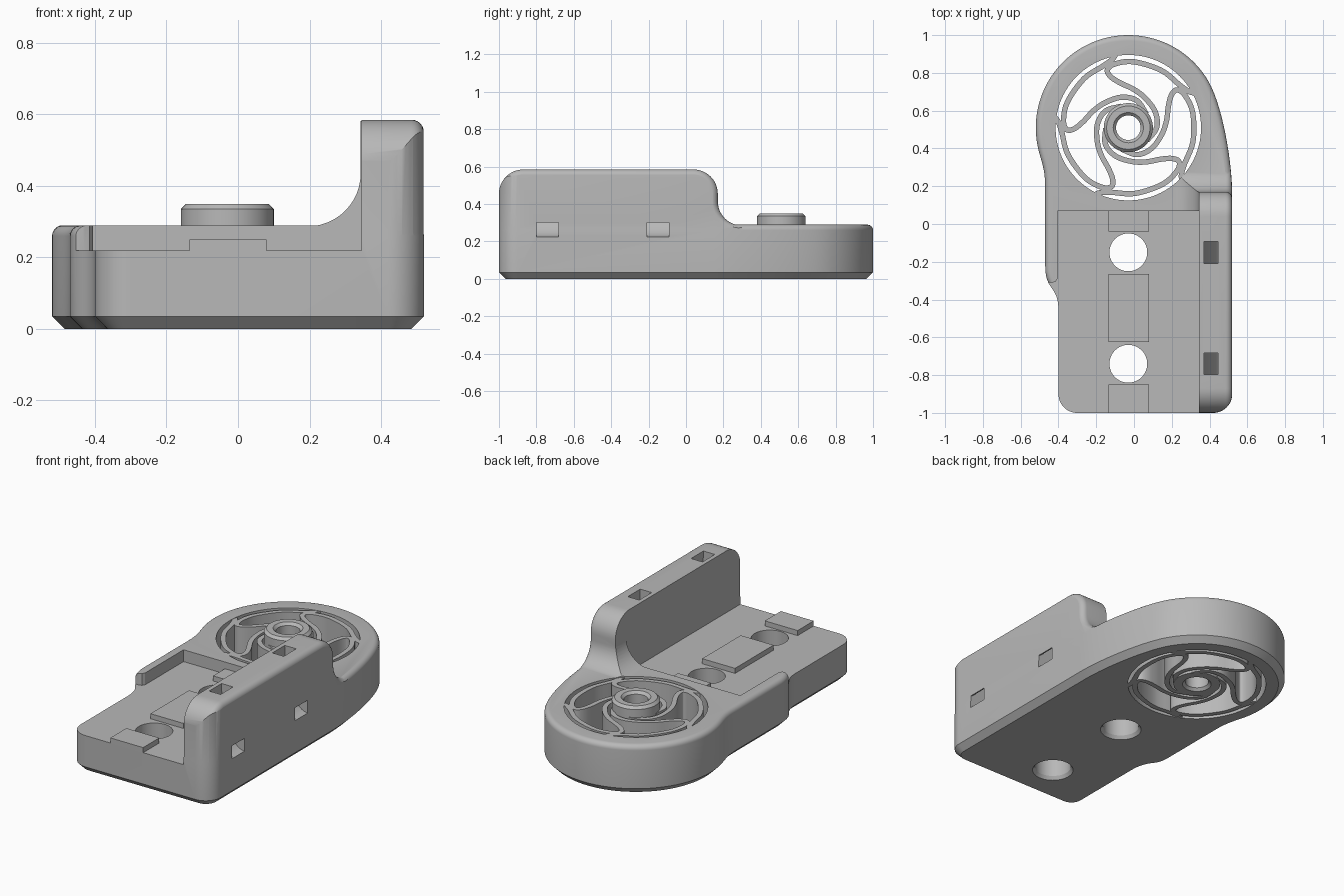
import bpy, bmesh
from math import sin, cos, pi, radians
from mathutils import Vector

if "Cube" in bpy.data.objects:
    bpy.data.objects.remove(bpy.data.objects["Cube"], do_unlink=True)

grey = bpy.data.materials.new("plain_grey")
grey.use_nodes = True
grey.diffuse_color = (0.48, 0.48, 0.48, 1)
grey.node_tree.nodes["Principled BSDF"].inputs["Base Color"].default_value = (0.48, 0.48, 0.48, 1)

RING = (-0.03, 0.51)
TOP = 0.29
FLOOR = 0.22


def loft(name, sections, closed=False):
    """Bridge equal-length point loops; cap the ends unless closed."""
    bm = bmesh.new()
    rows = [[bm.verts.new(p) for p in s] for s in sections]
    n = len(rows[0])
    pairs = list(zip(rows, rows[1:])) + ([(rows[-1], rows[0])] if closed else [])
    for a, b in pairs:
        for i in range(n):
            j = (i + 1) % n
            bm.faces.new((a[i], a[j], b[j], b[i]))
    if not closed:
        bm.faces.new(rows[0])
        bm.faces.new(rows[-1])
    bmesh.ops.recalc_face_normals(bm, faces=bm.faces)
    mesh = bpy.data.meshes.new(name)
    bm.to_mesh(mesh)
    bm.free()
    mesh.materials.append(grey)
    obj = bpy.data.objects.new(name, mesh)
    bpy.context.collection.objects.link(obj)
    return obj


def flat(pts, z):
    return [(x, y, z) for x, y in pts]


def prism_z(name, pts, lo, hi):
    return loft(name, [flat(pts, lo), flat(pts, hi)])


def prism_y(name, pts, lo, hi):
    return loft(name, [[(x, y, z) for x, z in pts] for y in (lo, hi)])


def arc(cx, cy, r, a0, a1, n=12, ry=None):
    angles = [radians(a0 + (a1 - a0) * i / n) for i in range(n + 1)]
    return [(cx + r * cos(a), cy + (ry or r) * sin(a)) for a in angles]


def circle(cx, cy, r, n=64):
    return arc(cx, cy, r, 0, 360, n)[:-1]


def bezier(a, b, c, d, n=14):
    a, b, c, d = map(Vector, (a, b, c, d))
    ts = [i / n for i in range(1, n)]
    return [tuple(a * (1 - t)**3 + b * 3 * t * (1 - t)**2 + c * 3 * t * t * (1 - t) + d * t**3)
            for t in ts]


def inset(pts, d):
    """Move a counter-clockwise outline inwards by d."""
    out = []
    for i, p in enumerate(pts):
        p = Vector(p)
        e1 = (p - Vector(pts[i - 1])).normalized()
        e2 = (Vector(pts[(i + 1) % len(pts)]) - p).normalized()
        nrm = Vector((-e1.y - e2.y, e1.x + e2.x)).normalized()
        out.append(tuple(p + nrm * d))
    return out


def boolean(target, tool, op):
    mod = target.modifiers.new("bool", "BOOLEAN")
    mod.operation, mod.solver, mod.object = op, "EXACT", tool
    bpy.context.view_layer.objects.active = target
    bpy.ops.object.modifier_apply(modifier=mod.name)
    bpy.data.objects.remove(tool, do_unlink=True)


# Plan outline of the whole part, counter-clockwise
ring_arc = arc(*RING, 0.49, 30, 195, 60)
outline = arc(-0.30, -0.9, 0.1, 180, 270) + arc(0.42, -0.9, 0.1, 270, 360) + [(0.52, 0.15)]
outline += bezier((0.52, 0.15), (0.52, 0.33), (0.469, 0.625), ring_arc[0])
outline += ring_arc
outline += bezier(ring_arc[-1], (-0.485, 0.315), (-0.47, 0.28), (-0.47, 0.19))
outline += [(-0.47, 0.19), (-0.47, -0.22)]
outline += bezier((-0.47, -0.22), (-0.47, -0.36), (-0.40, -0.32), (-0.40, -0.46))
outline += [(-0.40, -0.46)]

# Base with chamfered bottom and rounded top edge
layers = [flat(inset(outline, 0.035), 0), flat(outline, 0.035)]
for i in range(7):
    a = i / 6 * pi / 2
    layers.append(flat(inset(outline, 0.03 * (1 - cos(a))), TOP - 0.03 + 0.03 * sin(a)))
body = loft("body", layers)


# Side wall: rounded silhouette with a softened outer edge
def wall_section(x, d):
    pts = [(-1 + d, 0.1)] + arc(-0.87, 0.455, 0.13 - d, 180, 90)
    pts += arc(0.04, 0.455, 0.13 - d, 90, 0)
    pts += arc(0.30, 0.415, 0.13 + d, 180, 270) + [(0.30, 0.1)]
    return [(x, y, z) for y, z in pts]


edge = [i / 6 * pi / 2 for i in range(7)]
wall = loft("side_wall", [wall_section(0.1, 0)]
            + [wall_section(0.485 + 0.035 * sin(a), 0.035 * (1 - cos(a))) for a in edge])
fillet = arc(0.195, 0.435, 0.148, 270, 360) + [(0.343, 0.7), (0.6, 0.7), (0.6, 0.05), (0.195, 0.05)]
boolean(wall, prism_y("wall_limit", fillet, -1.2, 0.6), "INTERSECT")
boolean(wall, prism_z("plan_limit", inset(outline, 0.001), 0.02, 0.8), "INTERSECT")
boolean(body, wall, "UNION")

# Sunken floor, leaving a short lip on the right edge
floor_plan = [(0.345, -1.1), (0.345, 0.07), (-0.405, 0.07), (-0.405, -0.29),
              (-0.415, -0.305), (-0.43, -0.31), (-0.6, -0.31), (-0.6, -1.1)]
boolean(body, prism_z("floor_cut", floor_plan, FLOOR, 1), "DIFFERENCE")

# Ring opening and two screw holes
boolean(body, prism_z("ring_cut", circle(*RING, 0.385, 96), -0.5, 1), "DIFFERENCE")
for y in (-0.15, -0.74):
    rings = [(0.12, -0.01), (0.1, 0.02), (0.1, 0.5)]
    boolean(body, loft("hole_cut", [flat(circle(-0.03, y, r), z) for r, z in rings]), "DIFFERENCE")

# Curved strap slots from the wall top to its outer side
slot = [(0.37, 0.65)] + arc(0.52, 0.585, 0.15, 180, 270, 12, 0.36) + [(0.6, 0.225), (0.6, 0.3)]
slot += arc(0.52, 0.585, 0.075, 270, 180, 12, 0.285) + [(0.445, 0.65)]
for y in (-0.15, -0.74):
    boolean(body, prism_y("slot_cut", slot, y - 0.058, y + 0.058), "DIFFERENCE")

# Raised pads on the floor
parts = [body]
for name, y0, y1 in (("back_pad", -0.04, 0.075), ("middle_pad", -0.625, -0.265), ("front_pad", -1, -0.85)):
    pad = [(-0.135, y0), (0.08, y0), (0.08, y1), (-0.135, y1)]
    parts.append(prism_z(name, pad, FLOOR - 0.02, 0.25))

# Hub with chamfered bore
hub_profile = [(0.13, 0), (0.13, 0.335), (0.115, 0.35), (0.08, 0.35),
               (0.065, 0.335), (0.065, 0.015), (0.08, 0)]
parts.append(loft("hub", [flat(circle(*RING, r), z) for r, z in hub_profile], closed=True))

# Five hairpin spring arms between ring and hub, as radius and angle
arm_path = [(0.40, 27), (0.373, 31), (0.353, 40), (0.35, 60), (0.35, 85), (0.345, 102),
            (0.325, 110), (0.285, 109), (0.24, 100), (0.205, 82), (0.18, 60),
            (0.165, 30), (0.15, 0), (0.12, -35)]


def smooth_path(pts, n=5):
    pts = [pts[0] * 2 - pts[1]] + pts + [pts[-1] * 2 - pts[-2]]
    out = []
    for a, b, c, d in zip(pts, pts[1:], pts[2:], pts[3:]):
        for i in range(n):
            t = i / n
            out.append((b * 2 + (c - a) * t + (a * 2 - b * 5 + c * 4 - d) * t * t
                        + (b * 3 - a - c * 3 + d) * t**3) / 2)
    return out + [pts[-2]]


for k in range(5):
    turn = [(r, radians(a + 72 * k)) for r, a in arm_path]
    path = smooth_path([Vector((RING[0] + r * cos(a), RING[1] + r * sin(a))) for r, a in turn])
    rows = []
    for i, p in enumerate(path):
        t = (path[min(i + 1, len(path) - 1)] - path[max(i - 1, 0)]).normalized()
        side = Vector((-t.y, t.x)) * 0.014
        a, b = p + side, p - side
        rows.append([(a.x, a.y, 0.002), (b.x, b.y, 0.002), (b.x, b.y, TOP - 0.002), (a.x, a.y, TOP - 0.002)])
    parts.append(loft(f"spring_arm_{k + 1}", rows))

# Smooth curved faces, keep edges sharp
bpy.ops.object.select_all(action="DESELECT")
for obj in parts:
    obj.select_set(True)
bpy.context.view_layer.objects.active = body
bpy.ops.object.shade_smooth_by_angle(angle=radians(30))
